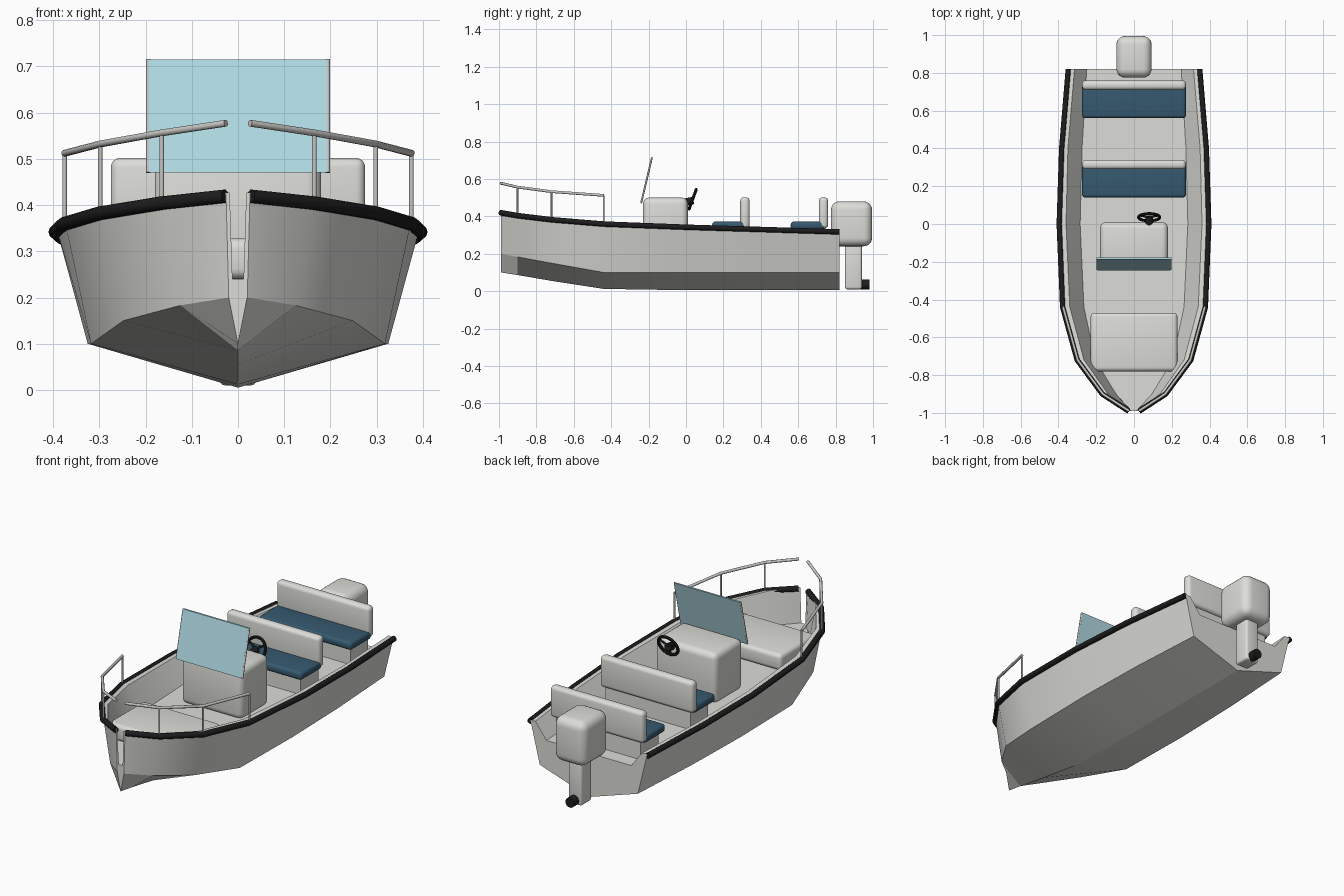
import bpy, bmesh, math
from mathutils import Vector

cube = bpy.data.objects.get("Cube")
if cube:
    bpy.data.objects.remove(cube, do_unlink=True)


def material(name, r, g, b):
    m = bpy.data.materials.new(name)
    m.use_nodes = True
    m.diffuse_color = (r, g, b, 1)
    m.node_tree.nodes["Principled BSDF"].inputs["Base Color"].default_value = (r, g, b, 1)
    return m


WHITE = material("off white", .72, .73, .69)
BLUE = material("navy cushion", .036, .1, .16)
BLACK = material("black rubber", .012, .012, .012)
METAL = material("grey metal", .58, .57, .55)
GLASS = material("pale blue glass", .44, .71, .78)


def finish(bm, name, mat, angle=35):
    bmesh.ops.recalc_face_normals(bm, faces=bm.faces)
    mesh = bpy.data.meshes.new(name)
    bm.to_mesh(mesh)
    bm.free()
    mesh.materials.append(mat)
    ob = bpy.data.objects.new(name, mesh)
    bpy.context.collection.objects.link(ob)
    bpy.ops.object.select_all(action='DESELECT')
    ob.select_set(True)
    bpy.context.view_layer.objects.active = ob
    bpy.ops.object.shade_smooth_by_angle(angle=math.radians(angle))
    return ob


def box(name, mat, low, high, bevel=0.0, segments=4):
    low, high = Vector(low), Vector(high)
    bm = bmesh.new()
    bmesh.ops.create_cube(bm, size=1)
    for v in bm.verts:
        v.co = (low + high) / 2 + Vector(a * b for a, b in zip(v.co, high - low))
    if bevel:
        bmesh.ops.bevel(bm, geom=bm.edges[:], offset=bevel, segments=segments,
                        profile=0.5, affect='EDGES')
    return finish(bm, name, mat)


def tube(name, mat, points, radius, sides=10):
    """Sweep a round section along a path of points."""
    pts = [Vector(p) for p in points]
    bm = bmesh.new()
    rings = []
    for i, p in enumerate(pts):
        along = (pts[min(i + 1, len(pts) - 1)] - pts[max(i - 1, 0)]).normalized()
        ref = Vector((0, 0, 1)) if abs(along.z) < .9 else Vector((1, 0, 0))
        side = along.cross(ref).normalized()
        up = side.cross(along)
        turn = [math.tau * k / sides for k in range(sides)]
        rings.append([bm.verts.new(p + radius * (math.cos(a) * side + math.sin(a) * up))
                      for a in turn])
    for a, b in zip(rings, rings[1:]):
        for k in range(sides):
            n = (k + 1) % sides
            bm.faces.new((a[k], a[n], b[n], b[k]))
    bm.faces.new(rings[0])
    bm.faces.new(rings[-1])
    return finish(bm, name, mat, 50)


# Hull stations: y, keel z, chine x, chine z, sheer x, sheer z, inner x, floor x
FLOOR = .24
STATIONS = [
    (.82, .005, .29, .10, .345, .325, .315, .25),
    (.40, .005, .315, .10, .38, .338, .35, .275),
    (.00, .005, .325, .10, .393, .35, .36, .285),
    (-.44, .012, .318, .10, .375, .367, .34, .265),
    (-.72, .055, .248, .15, .298, .39, .265, .205),
    (-.90, .086, .125, .183, .165, .412, .138, .095),
    (-.99, .10, .02, .20, .026, .427, .018, .012),
]
bm = bmesh.new()
rings = []
for y, kz, cx, cz, sx, sz, ix, fx in STATIONS:
    half = [(cx, cz), (sx, sz), (ix, sz), (fx, FLOOR)]
    loop = [(0, kz)] + half + [(-x, z) for x, z in reversed(half)]
    rings.append([bm.verts.new((x, y, z)) for x, z in loop])
for a, b in zip(rings, rings[1:]):
    for k in range(len(a)):
        n = (k + 1) % len(a)
        bm.faces.new((a[k], a[n], b[n], b[k]))
bm.faces.new(rings[0])
bm.faces.new(rings[-1])
finish(bm, "hull", WHITE, 25)

# Rubbing strakes and bow rails, mirrored
RAIL_Z = [.512, .532, .556, .577]
for s, label in ((1, "left"), (-1, "right")):
    tube(label + "_rub_rail", BLACK,
         [(s * (st[4] + .002), st[0], st[5] - .008) for st in STATIONS], .015)
    bow = STATIONS[3:]
    rail = [(s * st[4], st[0], z) for st, z in zip(bow, RAIL_Z)]
    tube(label + "_bow_rail", METAL, rail, .0075)
    for i in range(3):
        x, y, z = rail[i]
        tube(f"{label}_rail_post_{i + 1}", METAL, [(x, y, bow[i][5] - .01), (x, y, z)], .005)

# Bench seats
for name, y in (("middle", .14), ("rear", .56)):
    box(name + "_seat_base", WHITE, (-.25, y + .03, FLOOR - .005), (.25, y + .18, .335))
    box(name + "_seat_cushion", BLUE, (-.275, y, .328), (.275, y + .18, .372), .017)
    box(name + "_seat_back", WHITE, (-.275, y + .15, .335), (.275, y + .2, .502), .02)

# Bow cushion and console
box("bow_cushion", WHITE, (-.23, -.78, FLOOR), (.23, -.47, .328), .022)
box("console", WHITE, (-.18, -.23, FLOOR - .01), (.18, .01, .5), .032)

# Windscreen, leaning back
bottom, top = Vector((0, -.24, .47)), Vector((0, -.182, .715))
bm = bmesh.new()
bmesh.ops.create_cube(bm, size=1)
for v in bm.verts:
    p = bottom if v.co.z < 0 else top
    v.co = (v.co.x * .386, p.y + v.co.y * .01, p.z)
finish(bm, "windscreen", GLASS)
for s, label in ((1, "left"), (-1, "right")):
    edge = Vector((s * .194, 0, 0))
    tube(label + "_windscreen_frame", METAL, [bottom + edge, top + edge], .005, 8)

# Steering wheel on the driver side of the console
centre = Vector((.08, .036, .492))
tilt = math.radians(70)
across = Vector((1, 0, 0))
upward = Vector((0, math.cos(tilt), math.sin(tilt)))
bpy.ops.mesh.primitive_torus_add(location=centre, rotation=(tilt, 0, 0), major_radius=.056,
                                 minor_radius=.008, major_segments=28, minor_segments=8)
wheel = bpy.context.object
wheel.name = "steering_wheel"
wheel.data.materials.append(BLACK)
bpy.ops.object.shade_smooth_by_angle()
for i in range(3):
    a = math.radians(90 + 120 * i)
    tip = centre + .055 * (math.cos(a) * across - math.sin(a) * upward)
    tube(f"wheel_spoke_{i + 1}", BLACK, [centre, tip], .006, 8)
tube("steering_hub", BLACK, [(.08, -.01, .475), (.08, .04, .485)], .02, 16)

# Outboard motor
box("motor_cowl", WHITE, (-.093, .775, .24), (.093, .995, .48), .045, 5)
box("motor_leg", WHITE, (-.04, .85, .01), (.04, .94, .27), .012, 3)
tube("propeller_hub", BLACK, [(0, .93, .035), (0, .98, .035)], .026, 16)
